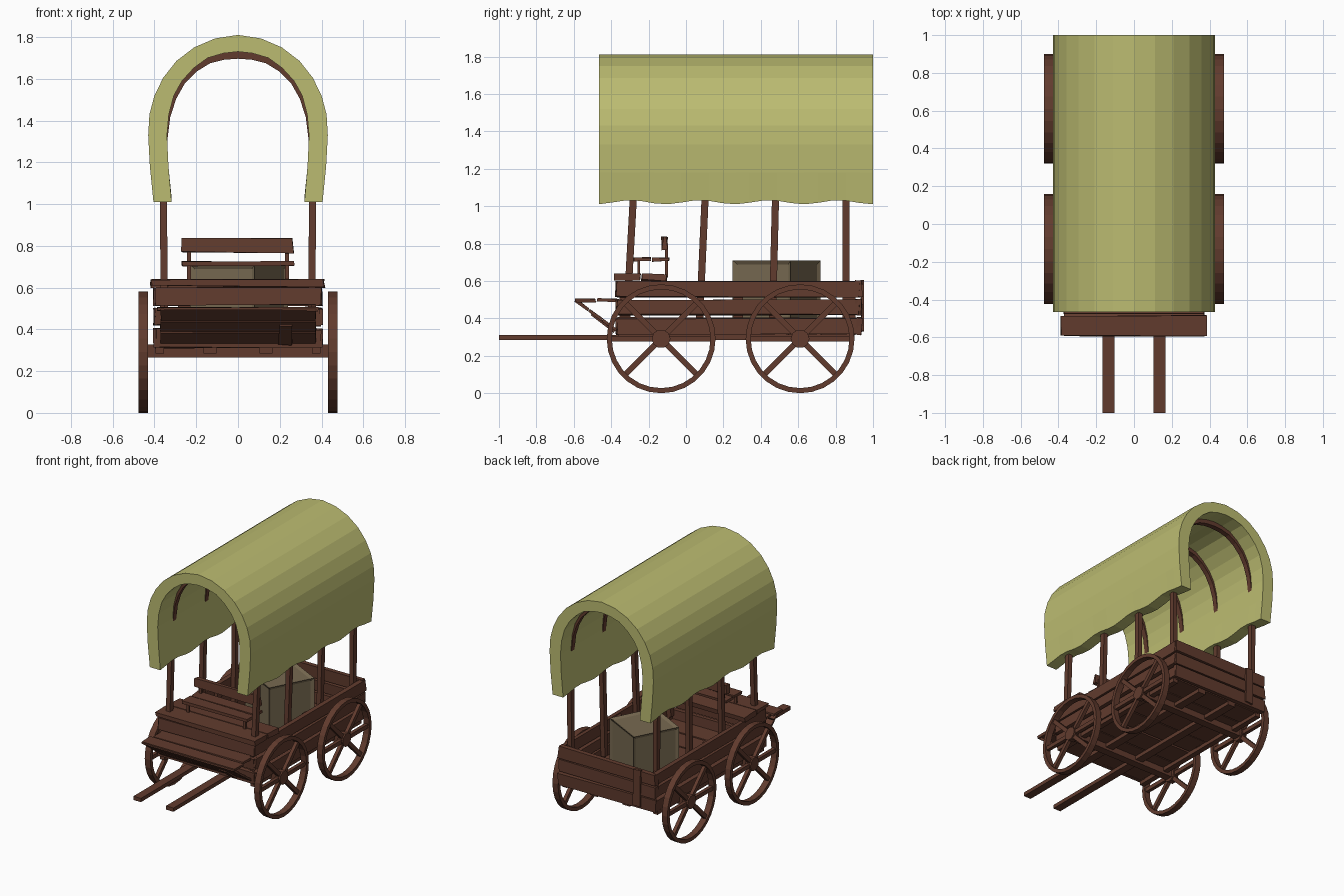
import bpy, bmesh, math, random
from mathutils import Matrix, Euler, Vector

if "Cube" in bpy.data.objects:
    bpy.data.objects.remove(bpy.data.objects["Cube"])

random.seed(4)


def material(name, rgb):
    m = bpy.data.materials.new(name)
    m.diffuse_color = (*rgb, 1)
    m.use_nodes = True
    m.node_tree.nodes["Principled BSDF"].inputs["Base Color"].default_value = m.diffuse_color
    return m


WOOD = material("dark brown wood", (0.120, 0.044, 0.027))
CLOTH = material("olive canvas", (0.50, 0.50, 0.165))
CRATE = material("taupe crate", (0.185, 0.142, 0.082))


def finish(bm, name, mat):
    bmesh.ops.recalc_face_normals(bm, faces=bm.faces[:])
    me = bpy.data.meshes.new(name)
    bm.to_mesh(me)
    bm.free()
    me.materials.append(mat)
    ob = bpy.data.objects.new(name, me)
    bpy.context.collection.objects.link(ob)
    return ob


def add_box(bm, c, s, rot=(0, 0, 0), jit=0.0):
    m = Matrix.Translation(c) @ Euler(rot).to_matrix().to_4x4() @ Matrix.Diagonal((*s, 1))
    vs = bmesh.ops.create_cube(bm, size=1, matrix=m)["verts"]
    for v in vs:  # rough-sawn ends
        v.co += Vector([random.uniform(-jit, jit) for _ in range(3)])


def box(name, lo, hi, rot=(0, 0, 0), jit=0.0, mat=WOOD):
    bm = bmesh.new()
    add_box(bm, [(a + b) / 2 for a, b in zip(lo, hi)], [b - a for a, b in zip(lo, hi)], rot, jit)
    return finish(bm, name, mat)


def loft(bm, rings, closed=False):
    n = len(rings[0])
    vr = [[bm.verts.new(p) for p in r] for r in rings]
    count = len(vr) if closed else len(vr) - 1
    for i in range(count):
        a, b = vr[i], vr[(i + 1) % len(vr)]
        for j in range(n):
            k = (j + 1) % n
            bm.faces.new((a[j], a[k], b[k], b[j]))
    if not closed:
        for r in (vr[0], vr[-1]):
            # cap as quads between outer and inner halves
            for j in range(n // 2 - 1):
                bm.faces.new((r[j], r[j + 1], r[n - 2 - j], r[n - 1 - j]))


def mirrored(half):
    return [(-x, z) for x, z in half] + [(x, z) for x, z in reversed(half[:-1])]


# canvas canopy: thick arch with a wavy hem
outer = mirrored([(.405, 1.01), (.422, 1.18), (.43, 1.33), (.424, 1.43), (.40, 1.52), (.358, 1.605),
                  (.295, 1.685), (.21, 1.75), (.11, 1.793), (0, 1.81)])
inner = mirrored([(.318, 1.01), (.333, 1.18), (.34, 1.33), (.331, 1.43), (.307, 1.52), (.268, 1.59),
                  (.21, 1.653), (.145, 1.7), (.07, 1.722), (0, 1.73)])
rings = []
STEPS = 20
for i in range(STEPS + 1):
    y = -0.465 + 1.465 * i / STEPS
    wave = 0.011 + 0.011 * math.cos((y - 1.0) * 2 * math.pi / 0.37 + math.pi)
    rings.append([(x, y, z + (wave if z < 1.05 else 0)) for x, z in outer + inner[::-1]])
bm = bmesh.new()
loft(bm, rings)
finish(bm, "canopy", CLOTH)

# bent hoops with their side posts
hoop = mirrored([(.352, .36), (.357, 1.0), (.356, 1.3), (.341, 1.42), (.312, 1.51), (.27, 1.585),
                 (.21, 1.647), (.14, 1.69), (.07, 1.708), (0, 1.713)])
for y0, lean in ((-.305, .055), (.083, .045), (.468, .025), (.855, 0)):
    rings = []
    for i, (x, z) in enumerate(hoop):
        a, b = hoop[max(i - 1, 0)], hoop[min(i + 1, len(hoop) - 1)]
        t = Vector((b[0] - a[0], b[1] - a[1])).normalized() * 0.017
        yc = y0 + lean * (min(z, 1.3) - .62)
        rings.append([(x - t.y, yc - .019, z + t.x), (x - t.y, yc + .019, z + t.x),
                      (x + t.y, yc + .019, z - t.x), (x + t.y, yc - .019, z - t.x)])
    bm = bmesh.new()
    loft(bm, rings)
    finish(bm, "hoop", WOOD)

# wagon bed: side planks, floor, front wall and tailgate
rows = ((.315, .402), (.42, .498), (.515, .60))
for s in (-1, 1):
    for z0, z1 in rows:
        x0, x1 = sorted((s * .372, s * .403))
        box("side_plank", (x0, -.37, z0), (x1, .925, z1), jit=.005)
    for y in (-.33, .28, .88):
        x0, x1 = sorted((s * .35, s * .373))
        box("side_cleat", (x0, y - .025, .31), (x1, y + .025, .59))
for i in range(7):
    y = -.365 + i * .182
    box("floor_plank", (-.385, y, .312), (.385, y + .172, .33), jit=.003)
for z0, z1 in rows:
    box("tailgate_plank", (-.402, .908, z0), (.402, .94, z1), jit=.006)
    box("front_plank", (-.395, -.375, z0), (.395, -.345, z1), jit=.006)
box("tailgate_batten", (-.285, .935, .33), (-.225, .953, .605), jit=.004)

# driver deck, footboard and its sloping underside
for i in range(2):
    y = -.385 + i * .145
    box("deck_plank", (-.415, y, .605), (.412, y + .138, .636), jit=.006)
for y0, y1, w in ((-.59, -.485, .385), (-.475, -.37, .37)):
    box("footboard", (-w, y0, .488), (w, y1, .505), jit=.004)
for y, z, length in ((-.555, .473, .085), (-.483, .418, .085), (-.41, .363, .09)):
    box("sloping_board", (-.37, y - length / 2, z - .008), (.37, y + length / 2, z + .008), rot=(-.64, 0, 0), jit=.003)
box("sloping_batten", (.195, -.52, .37), (.26, -.37, .385), rot=(-.64, 0, 0), jit=.004)

# bench seat
for y0, y1 in ((-.28, -.19), (-.18, -.09)):
    box("seat", (-.268, y0, .706), (.268, y1, .724), jit=.004)
box("backrest", (-.265, -.125, .768), (.265, -.103, .838), jit=.008)
for s in (-1, 1):
    box("seat_bracket", (s * .235 - .01, -.112, .62), (s * .235 + .01, -.096, .80))
    box("seat_leg", (s * .235 - .01, -.26, .62), (s * .235 + .01, -.245, .71))

# draw shafts running under the bed, and axles
for s in (-1, 1):
    box("shaft", (s * .135 - .031, -1, .284), (s * .135 + .031, .90, .312))
    box("sill", (s * .375 - .02, -.36, .284), (s * .375 + .02, .90, .314))
for y in (-.135, .61):
    box("axle", (-.44, y - .03, .265), (.44, y + .03, .328))

# wheels: square-section rim, hub and six spokes
R, CZ, N = .291, .291, 28
for s in (-1, 1):
    for yc in (-.133, .61):
        bm = bmesh.new()
        rings = []
        for i in range(N):
            a = 2 * math.pi * i / N
            rings.append([(s * x, yc + r * math.cos(a), CZ + r * math.sin(a))
                          for x, r in ((.43, R), (.476, R), (.476, R - .027), (.43, R - .027))])
        loft(bm, rings, closed=True)
        for deg in (0, 45, 135):
            add_box(bm, (s * .453, yc, CZ), (.026, 2 * R - .03, .03), (math.radians(deg), 0, 0))
        bmesh.ops.create_cone(bm, cap_ends=True, segments=10, radius1=.05, radius2=.05, depth=.046,
                              matrix=Matrix.Translation((s * .453, yc, CZ)) @ Matrix.Rotation(math.pi / 2, 4, 'Y'))
        finish(bm, "wheel", WOOD)

# crate, turned on the bed, with recessed panels
bm = bmesh.new()
add_box(bm, (.005, .485, .52), (.349, .349, .38), (0, 0, math.atan2(.31, .16)))
bmesh.ops.recalc_face_normals(bm, faces=bm.faces[:])
bmesh.ops.inset_individual(bm, faces=[f for f in bm.faces if f.normal.z > -.5], thickness=.03, depth=-.012)
finish(bm, "crate", CRATE)
